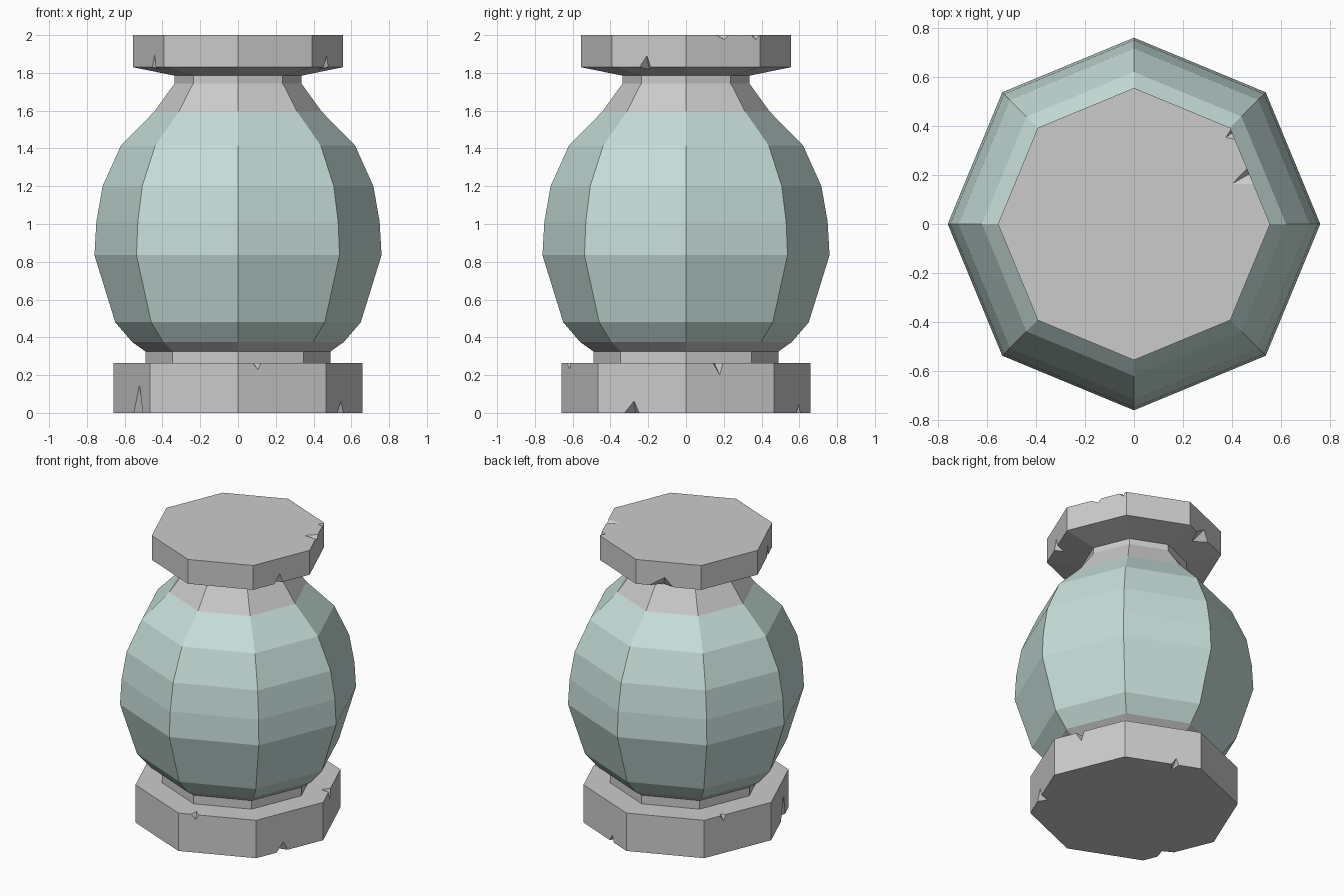
import bpy, bmesh, math
from mathutils import Vector

if "Cube" in bpy.data.objects:
    bpy.data.objects.remove(bpy.data.objects["Cube"])

SIDES = 8


def mesh_object(name, bm):
    bmesh.ops.recalc_face_normals(bm, faces=bm.faces[:])
    mesh = bpy.data.meshes.new(name)
    bm.to_mesh(mesh)
    bm.free()
    obj = bpy.data.objects.new(name, mesh)
    bpy.context.collection.objects.link(obj)
    return obj


def lathe(name, profile):
    """Closed eight-sided solid from (corner radius, height) points."""
    bm = bmesh.new()
    rings = []
    for r, z in profile:
        ring = []
        for i in range(SIDES):
            a = math.tau * i / SIDES
            ring.append(bm.verts.new((r * math.cos(a), r * math.sin(a), z)))
        rings.append(ring)
    for low, high in zip(rings, rings[1:]):
        for i in range(SIDES):
            j = (i + 1) % SIDES
            bm.faces.new((low[i], low[j], high[j], high[i]))
    bm.faces.new(rings[0])
    bm.faces.new(rings[-1])
    return mesh_object(name, bm)


def chip_edges(obj, radius, chips, slope=0.0):
    """Cut wedge nicks: (angle, edge height, up/down, half width, height, depth)."""
    bm = bmesh.new()
    eps = 0.006
    for angle, z, up, w, h, d in chips:
        mid = math.radians(45 * math.floor(angle / 45) + 22.5)
        n = Vector((math.cos(mid), math.sin(mid), 0))
        t = Vector((-n.y, n.x, 0))
        v = Vector((0, 0, up))
        apothem = radius * math.cos(math.pi / SIDES)
        p = n * apothem + t * (apothem * math.tan(math.radians(angle) - mid))
        p.z = z
        drop = slope * d if up > 0 else 0
        corners = (p + t * w + (n - v) * eps,
                   p - t * w + (n - v) * eps,
                   p + v * h + n * eps + t * w * 0.3,
                   p - n * d - v * (eps + drop))
        a, b, c, e = [bm.verts.new(q) for q in corners]
        for face in ((a, b, c), (a, c, e), (c, b, e), (b, a, e)):
            bm.faces.new(face)
    cutter = mesh_object(obj.name + "_cutter", bm)
    cutter.hide_render = True
    mod = obj.modifiers.new("chips", 'BOOLEAN')
    mod.operation = 'DIFFERENCE'
    mod.solver = 'EXACT'
    mod.object = cutter
    bpy.context.view_layer.objects.active = obj
    bpy.ops.object.modifier_apply(modifier=mod.name)
    bpy.data.objects.remove(cutter)


# Stone foot with stepped ring and flared seat
foot = lathe("stone_foot", [(0.66, 0), (0.66, 0.265), (0.49, 0.265),
                            (0.49, 0.325), (0.56, 0.375)])
chip_edges(foot, 0.66, [
    (211, 0, 1, 0.07, 0.17, 0.05),
    (-28, 0, 1, 0.05, 0.07, 0.06),
    (-81, 0.265, -1, 0.03, 0.04, 0.06),
    (16, 0.265, -1, 0.035, 0.07, 0.06),
    (147, 0.265, -1, 0.03, 0.05, 0.03),
    (75, 0, 1, 0.03, 0.05, 0.08)])

# Rounded pale green body
body = lathe("urn_body", [(0.56, 0.375), (0.65, 0.48), (0.76, 0.835),
                          (0.75, 1.01), (0.717, 1.20), (0.62, 1.415),
                          (0.443, 1.595)])
glaze = bpy.data.materials.new("pale_green")
glaze.diffuse_color = (0.57, 0.73, 0.69, 1)
glaze.use_nodes = True
glaze.node_tree.nodes["Principled BSDF"].inputs["Base Color"].default_value = glaze.diffuse_color
body.data.materials.append(glaze)

# Stone neck and thick lid
lid = lathe("stone_neck_and_lid", [(0.443, 1.595), (0.335, 1.745),
                                   (0.335, 1.785), (0.555, 1.83), (0.555, 2.0)])
chip_edges(lid, 0.555, [
    (211, 1.83, 1, 0.03, 0.08, 0.05),
    (-25, 1.83, 1, 0.04, 0.07, 0.06),
    (107, 1.83, 1, 0.09, 0.07, 0.08),
    (22, 2.0, -1, 0.045, 0.025, 0.10),
    (42, 2.0, -1, 0.03, 0.03, 0.04)], slope=0.22)
